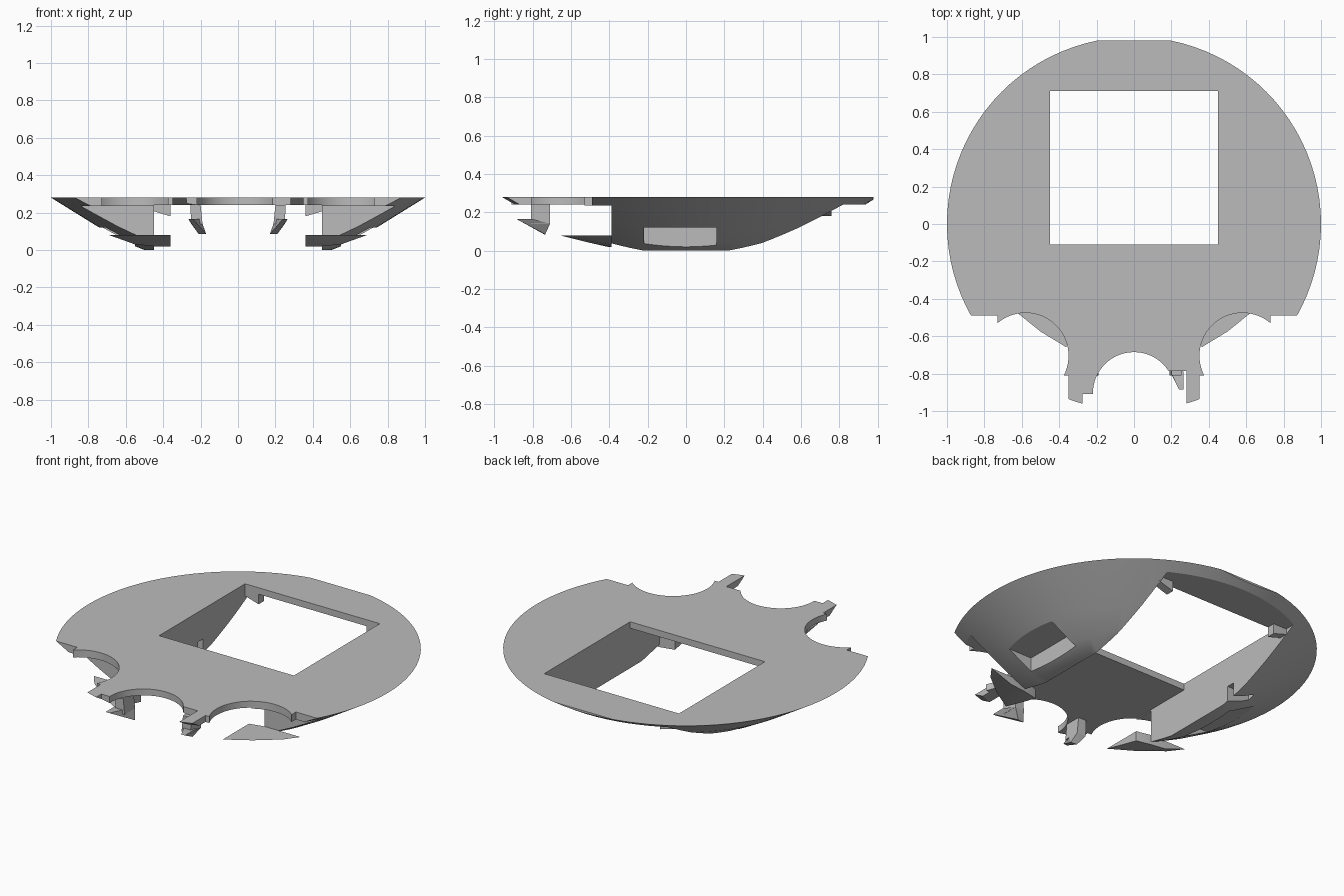
import bpy, bmesh, math
from mathutils import Vector

if "Cube" in bpy.data.objects:
    bpy.data.objects.remove(bpy.data.objects["Cube"], do_unlink=True)

TOP = 0.28
grey = bpy.data.materials.new("hull grey")
grey.use_nodes = True
colour = (0.5, 0.5, 0.5, 1)
grey.diffuse_color = colour
grey.node_tree.nodes["Principled BSDF"].inputs["Base Color"].default_value = colour


def add_object(name, bm):
    bmesh.ops.recalc_face_normals(bm, faces=bm.faces)
    mesh = bpy.data.meshes.new(name)
    bm.to_mesh(mesh)
    bm.free()
    mesh.materials.append(grey)
    obj = bpy.data.objects.new(name, mesh)
    bpy.context.collection.objects.link(obj)
    return obj


def box(name, x0, x1, y0, y1, z0=-1, z1=1):
    bm = bmesh.new()
    bmesh.ops.create_cube(bm, size=1)
    for v in bm.verts:
        v.co = ((x0 + x1) / 2 + v.co.x * (x1 - x0),
                (y0 + y1) / 2 + v.co.y * (y1 - y0),
                (z0 + z1) / 2 + v.co.z * (z1 - z0))
    return add_object(name, bm)


def cylinder(name, x, y, radius):
    bm = bmesh.new()
    bmesh.ops.create_cone(bm, cap_ends=True, segments=64, radius1=radius,
                          radius2=radius, depth=2)
    bmesh.ops.translate(bm, verts=bm.verts, vec=(x, y, 0))
    return add_object(name, bm)


def wedge(name, points, side):
    """Convex solid around a few points, mirrored by side."""
    bm = bmesh.new()
    for x, y, z in points:
        bm.verts.new((x * side, y, z))
    hull = bmesh.ops.convex_hull(bm, input=bm.verts)
    bmesh.ops.delete(bm, geom=list(set(hull["geom_interior"])), context="VERTS")
    bmesh.ops.dissolve_limit(bm, angle_limit=0.01, verts=bm.verts, edges=bm.edges)
    return add_object(name, bm)


def cut(target, cutter):
    mod = target.modifiers.new("cut", "BOOLEAN")
    mod.operation = "DIFFERENCE"
    mod.solver = "EXACT"
    mod.object = cutter
    bpy.context.view_layer.update()
    result = target.evaluated_get(bpy.context.evaluated_depsgraph_get())
    mesh = bpy.data.meshes.new_from_object(result)
    target.modifiers.clear()
    target.data = mesh
    bpy.data.objects.remove(cutter, do_unlink=True)


# Shallow dish turned from a profile
bm = bmesh.new()
segments = 96
rings = []
for radius, z in ((0.5, 0), (0.6, 0.04), (0.75, 0.125), (1, TOP)):
    rings.append([bm.verts.new((radius * math.cos(a), radius * math.sin(a), z))
                  for a in (math.tau * i / segments for i in range(segments))])
for low, high in zip(rings, rings[1:]):
    for i in range(segments):
        j = (i + 1) % segments
        bm.faces.new((low[i], low[j], high[j], high[i]))
bm.faces.new(rings[0])
bm.faces.new(rings[-1])
dish = add_object("dish_hull", bm)

# Square opening, lengthwise channel, flattened back, cut away front
cut(dish, box("opening", -0.45, 0.45, -0.11, 0.71))
cut(dish, box("channel", -0.45, 0.45, -1.2, 1.2, -1, 0.241))
cut(dish, box("back_trim", -1, 1, 0.98, 1.2))
cut(dish, box("front_trim", -1.2, 1.2, -1.3, -0.39, -1, 0.235))

# Round bays, front shoulders and side recesses
for s in (-1, 1):
    cut(dish, cylinder("bay", 0.58 * s, -0.705, 0.23))
    for inner, outer, back in ((0.73, 1.2, -0.49), (0.39, 0.9, -0.7),
                               (0.35, 0.9, -0.81)):
        x0, x1 = sorted((inner * s, outer * s))
        cut(dish, box("shoulder", x0, x1, -1.3, back))
    x0, x1 = sorted((0.55 * s, 1.1 * s))
    cut(dish, box("recess", x0, x1, -0.22, 0.16, -1, 0.12))
cut(dish, cylinder("nose_bay", 0, -0.905, 0.22))
cut(dish, box("nose_gap", -0.275, 0.2, -1.3, -0.91))
cut(dish, box("nose_notch", 0.18, 0.28, -1.3, -0.785))
cut(dish, box("wall_slot", -0.6, -0.4, 0.26, 0.31, -1, 0.1))

parts = [dish]
for s, side in ((-1, "right"), (1, "left")):
    # Remaining lower skin under each bay
    parts.append(wedge(side + "_lower_lip", [
        (0.36, -0.41, 0.08), (0.69, -0.39, 0.08), (0.63, -0.47, 0.08),
        (0.5, -0.575, 0.08), (0.36, -0.66, 0.08), (0.36, -0.41, 0.02),
        (0.55, -0.39, 0.03), (0.45, -0.39, 0.02), (0.45, -0.39, 0.08),
        (0.36, -0.52, 0.045)], s))
    # Hooked prong beside the nose bay
    parts.append(wedge(side + "_prong_stem", [
        (x, y, z) for x, z in ((0.2, 0.24), (0.255, 0.24), (0.19, 0.14), (0.25, 0.14))
        for y in (-0.81, -0.71)], s))
    parts.append(wedge(side + "_prong_hook", [
        (0.265, -0.885, 0.165), (0.24, -0.885, 0.165), (0.265, -0.8, 0.165),
        (0.2, -0.8, 0.165), (0.25, -0.71, 0.14), (0.19, -0.71, 0.14),
        (0.17, -0.74, 0.085), (0.21, -0.735, 0.085)], s))
    # Small tooth at the back corner of the opening
    parts.append(wedge(side + "_back_tooth", [
        (x, y, z) for y in (0.71, 0.76)
        for x, z in ((0.46, 0.25), (0.36, 0.25), (0.36, 0.18), (0.46, 0.21))], s))

# Smooth hull with crisp cut edges
for obj in bpy.context.selected_objects:
    obj.select_set(False)
for obj in parts:
    obj.select_set(True)
bpy.context.view_layer.objects.active = dish
bpy.ops.object.shade_smooth_by_angle(angle=math.radians(25))
